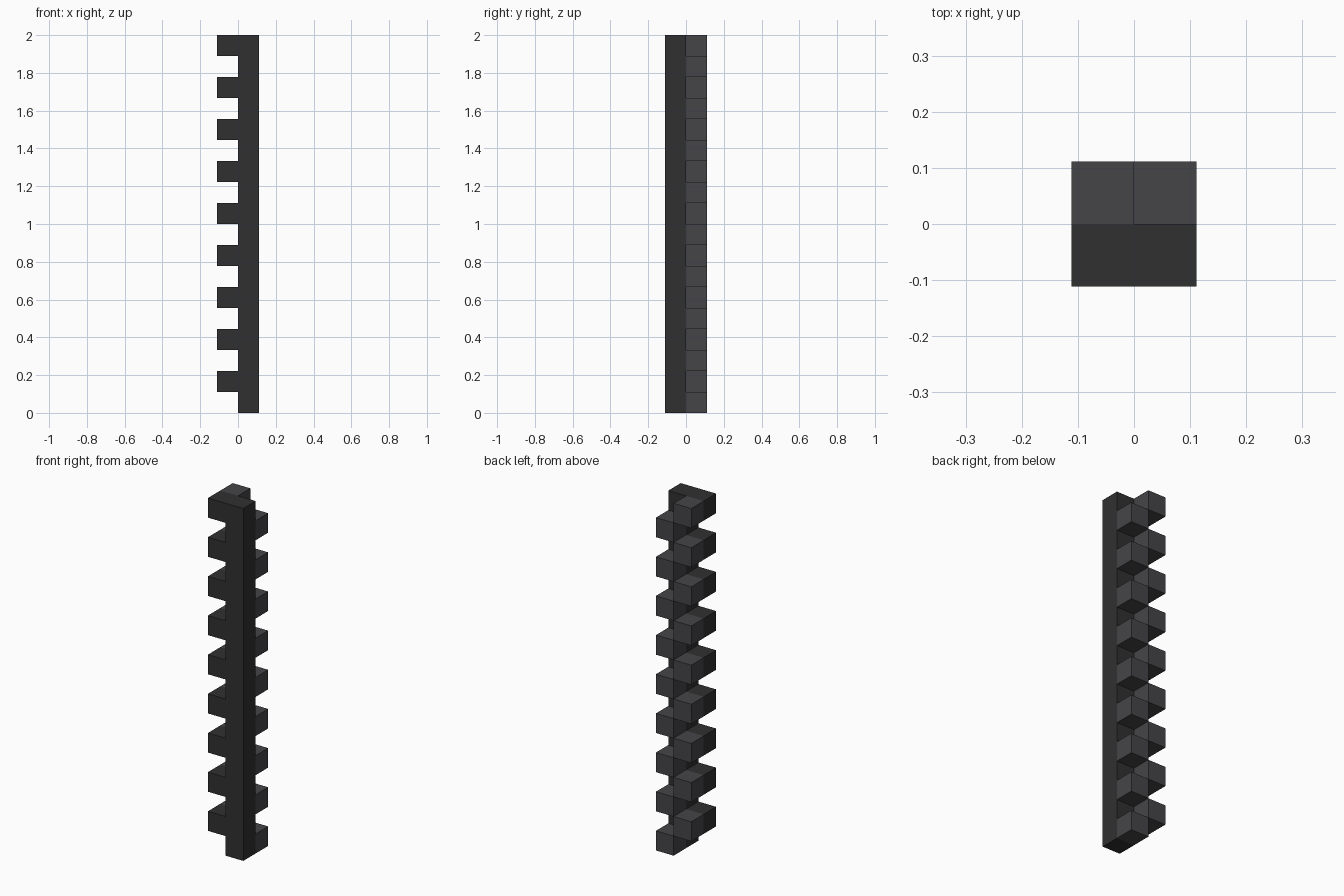
import bpy, bmesh

if "Cube" in bpy.data.objects:
    bpy.data.objects.remove(bpy.data.objects["Cube"])

U = 2 / 18          # one cell; the model is 2 x 2 x 18 cells
LEVELS = 18


def material(name, rgb):
    m = bpy.data.materials.new(name)
    m.diffuse_color = (*rgb, 1)
    m.use_nodes = True
    m.node_tree.nodes["Principled BSDF"].inputs["Base Color"].default_value = m.diffuse_color
    return m


def finish(name, bm, mat):
    bmesh.ops.recalc_face_normals(bm, faces=bm.faces[:])
    me = bpy.data.meshes.new(name)
    bm.to_mesh(me)
    bm.free()
    me.materials.append(mat)
    ob = bpy.data.objects.new(name, me)
    bpy.context.collection.objects.link(ob)


def block(name, x, y, level, mat):
    """One cube cell with its centre at x, y on the given level."""
    bm = bmesh.new()
    bmesh.ops.create_cube(bm, size=U)
    bmesh.ops.translate(bm, verts=bm.verts, vec=(x, y, (level + 0.5) * U))
    finish(name, bm, mat)


dark = material("dark_grey", (0.03, 0.03, 0.031))
light = material("mid_grey", (0.06, 0.06, 0.066))

# Front comb: a full-height post with a tooth on every odd level
profile = [(U, 0)]
for level in range(LEVELS):
    x = -U if level % 2 else 0
    profile += [(x, level * U), (x, (level + 1) * U)]
profile.append((U, LEVELS * U))
bm = bmesh.new()
face = bm.faces.new([bm.verts.new((x, -U, z)) for x, z in profile])
ext = bmesh.ops.extrude_face_region(bm, geom=[face], use_keep_orig=True)
moved = [v for v in ext["geom"] if isinstance(v, bmesh.types.BMVert)]
bmesh.ops.translate(bm, verts=moved, vec=(0, U, 0))
finish("front_comb", bm, dark)

# Back blocks: alternate right and left on successive levels
for level in range(LEVELS):
    side = -1 if level % 2 else 1
    block(f"back_block_{level + 1}", side * U / 2, U / 2, level, light)
